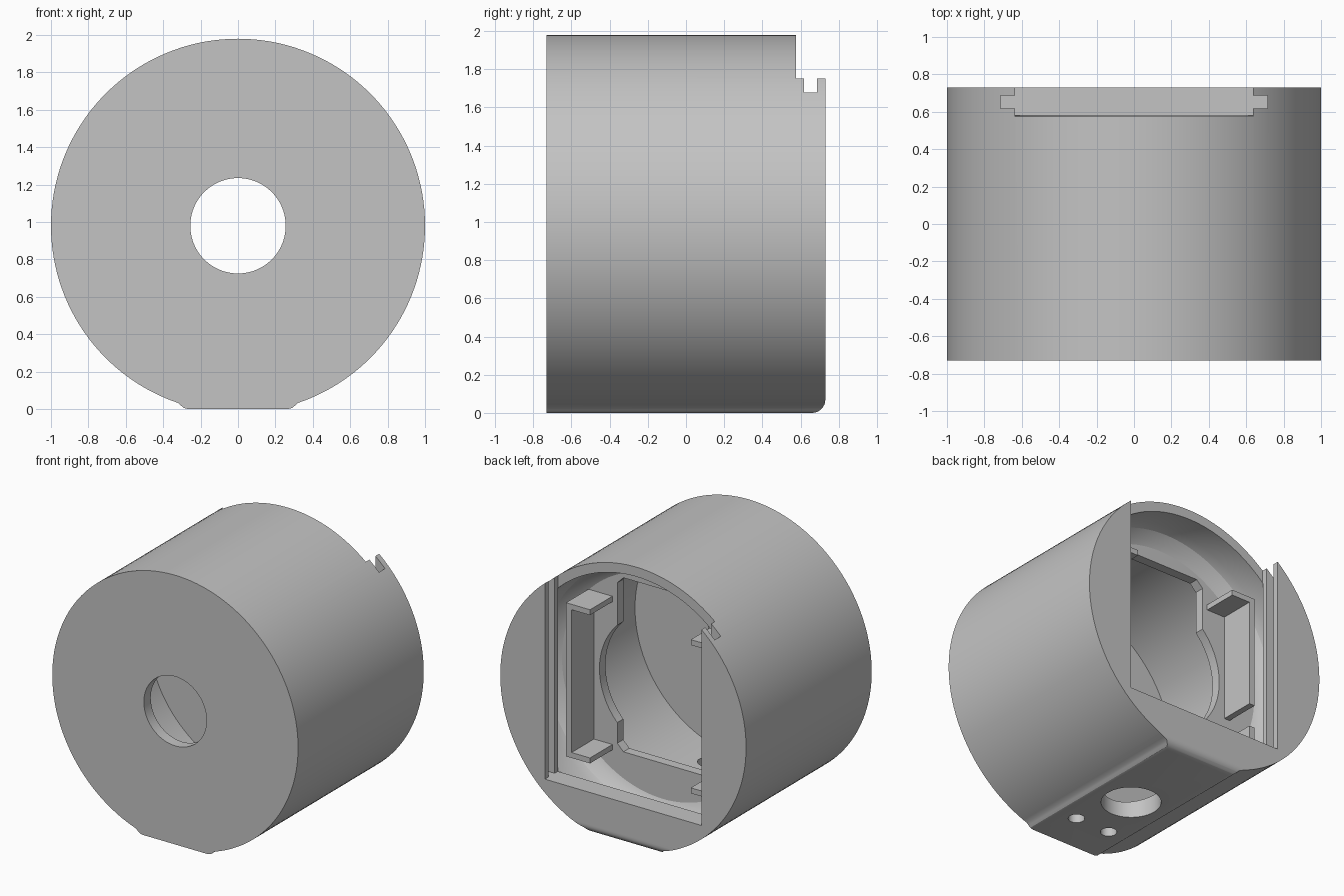
import bpy, bmesh, math

SEG = 128
CZ = 0.98  # height of the barrel axis

if "Cube" in bpy.data.objects:
    bpy.data.objects.remove(bpy.data.objects["Cube"], do_unlink=True)

grey = bpy.data.materials.new("light_grey")
grey.use_nodes = True
grey.diffuse_color = (0.55, 0.55, 0.55, 1)
grey.node_tree.nodes["Principled BSDF"].inputs["Base Color"].default_value = grey.diffuse_color


def loft(name, rings):
    """Closed solid through rings of equal point count."""
    bm = bmesh.new()
    loops = [[bm.verts.new(p) for p in ring] for ring in rings]
    n = len(loops[0])
    for a, b in zip(loops, loops[1:]):
        for i in range(n):
            j = (i + 1) % n
            bm.faces.new((a[i], a[j], b[j], b[i]))
    bm.faces.new(loops[0])
    bm.faces.new(loops[-1])
    bmesh.ops.recalc_face_normals(bm, faces=bm.faces)
    mesh = bpy.data.meshes.new(name)
    bm.to_mesh(mesh)
    bm.free()
    mesh.materials.append(grey)
    obj = bpy.data.objects.new(name, mesh)
    bpy.context.collection.objects.link(obj)
    return obj


def prism_y(name, outline, y0, y1):
    return loft(name, [[(x, y, z) for x, z in outline] for y in (y0, y1)])


def box(name, x0, x1, y0, y1, z0, z1):
    return prism_y(name, [(x0, z0), (x1, z0), (x1, z1), (x0, z1)], y0, y1)


def circle(r):
    return [(r * math.cos(2 * math.pi * i / SEG), r * math.sin(2 * math.pi * i / SEG))
            for i in range(SEG)]


def lathe_y(name, profile):
    return loft(name, [[(x, y, CZ + z) for x, z in circle(r)] for r, y in profile])


def hole_z(name, r, x, y, z0, z1):
    return loft(name, [[(x + a, y + b, z) for a, b in circle(r)] for z in (z0, z1)])


def combine(target, tool, operation):
    mod = target.modifiers.new("cut", 'BOOLEAN')
    mod.operation, mod.solver, mod.object = operation, 'EXACT', tool
    bpy.context.view_layer.objects.active = target
    bpy.ops.object.modifier_apply(modifier=mod.name)
    bpy.data.objects.remove(tool, do_unlink=True)


# Barrel with a flat foot that has rounded corners
half = math.asin(0.35)
start = -math.pi / 2 + half
sweep = 2 * math.pi - 2 * half
outline = [(math.cos(start + sweep * i / SEG), CZ + math.sin(start + sweep * i / SEG))
           for i in range(SEG + 1)]
foot = [(0.32, 0.033), (0.306, 0.02), (0.29, 0.006), (0.265, 0)]
outline += [(-x, z) for x, z in foot] + foot[::-1]
body = prism_y("housing", outline, -0.73, 0.73)

# Rounded lower back edge
R = 0.07
arc = [(0.73 - R + R * math.sin(t), R - R * math.cos(t))
       for t in [math.pi / 2 * i / 8 for i in range(9)]]
edge = arc + [(0.8, R), (0.8, -0.05), (0.73 - R, -0.05)]
combine(body, loft("edge_cutter", [[(x, y, z) for y, z in edge] for x in (-0.6, 0.6)]),
        'DIFFERENCE')

# Front hole, front chamber and rear chamber
for name, profile in {
    "front_hole": [(0.255, -0.8), (0.255, -0.5)],
    "front_chamber": [(0.87, -0.65), (0.87, 0.2)],
    "rear_chamber": [(0.82, 0.27), (0.86, 0.29), (0.91, 0.34), (0.93, 0.4), (0.93, 0.58)],
}.items():
    combine(body, lathe_y(name, profile), 'DIFFERENCE')

# Opening in the inner wall: a tall window with round side bulges
W, C = 0.37, 0.05
window = [(-W + C, 0.42), (W - C, 0.42), (W, 0.42 + C), (W, 1.7 - C),
          (W - C, 1.7), (-W + C, 1.7), (-W, 1.7 - C), (-W, 0.42 + C)]
combine(body, prism_y("window_cutter", window, 0.1, 0.32), 'DIFFERENCE')
combine(body, lathe_y("bulge_cutter", [(0.515, 0.1), (0.515, 0.32)]), 'DIFFERENCE')

# Lid slot open at the top, with a groove on each side
combine(body, box("slot_cutter", -0.637, 0.637, 0.575, 0.9, 0.31, 2.2), 'DIFFERENCE')
combine(body, box("groove_cutter", -0.715, 0.715, 0.617, 0.687, 0.31, 2.2), 'DIFFERENCE')

# Holes through the foot
for r, x, y in ((0.2, 0, -0.03), (0.055, 0.14, -0.43), (0.055, -0.14, -0.43)):
    combine(body, hole_z("foot_hole", r, x, y, -0.1, 0.3), 'DIFFERENCE')

bpy.ops.object.select_all(action='DESELECT')
body.select_set(True)
bpy.context.view_layer.objects.active = body
bpy.ops.object.shade_smooth_by_angle(angle=math.radians(25))


# Side brackets: an upright plate between two shelves
def bracket(name, side, uprights):
    def piece(part, x0, x1, z0, z1):
        a, b = sorted((side * x0, side * x1))
        return box(part, a, b, 0.26, 0.53, z0, z1)
    base = piece(name, 0.41, 0.605, 1.5, 1.54)
    combine(base, piece("shelf", 0.41, 0.605, 0.41, 0.45), 'UNION')
    for z0, z1 in uprights:
        combine(base, piece("upright", 0.56, 0.605, z0, z1), 'UNION')


bracket("left_bracket", 1, [(0.43, 1.52)])
bracket("right_bracket", -1, [(0.72, 1.52), (0.43, 0.55)])
